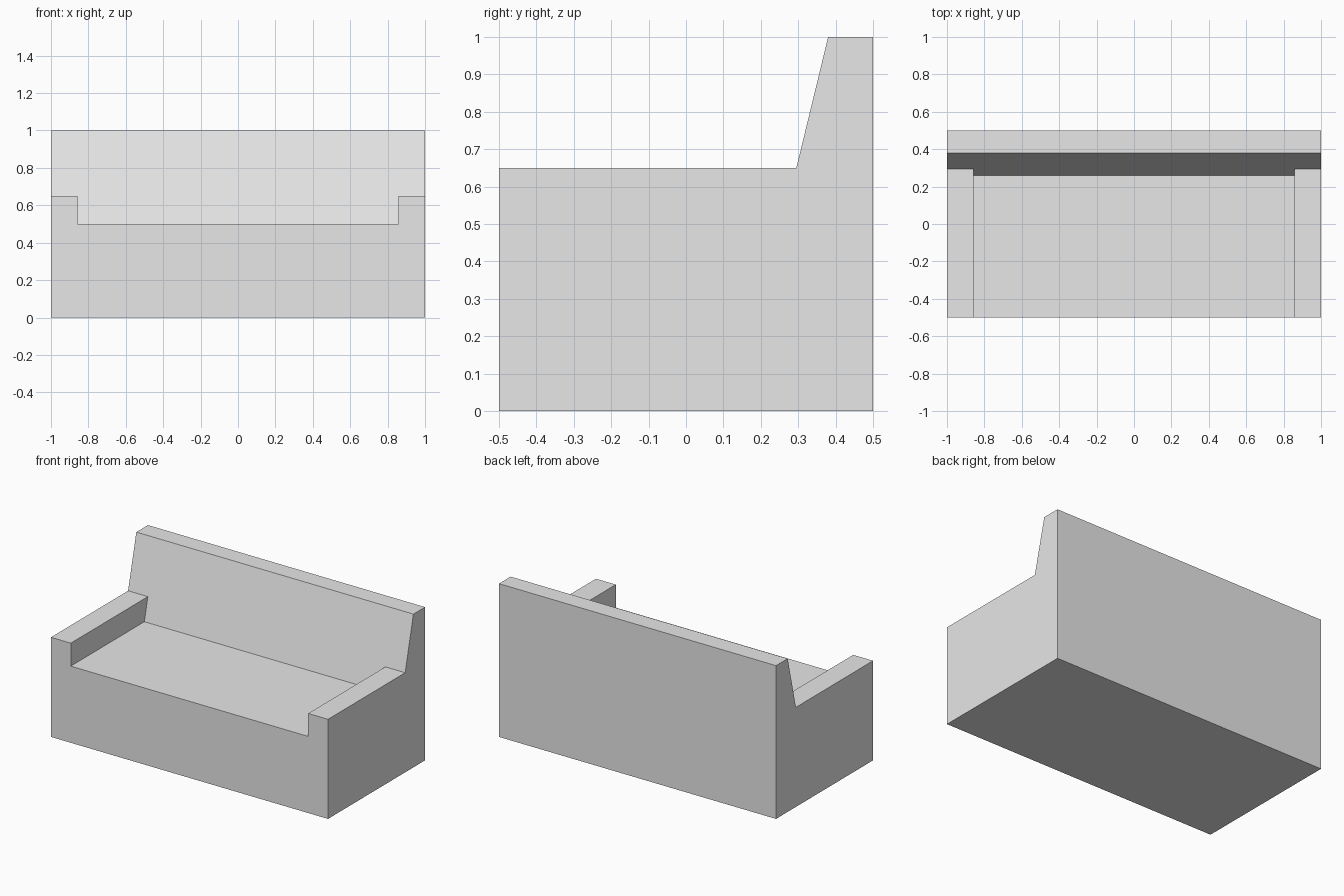
import bpy
import bmesh
import math

cube = bpy.data.objects.get("Cube")
if cube:
    bpy.data.objects.remove(cube)

# Single light grey material
grey = bpy.data.materials.new("light_grey")
grey.use_nodes = True
colour = (0.8, 0.8, 0.8, 1)
grey.diffuse_color = colour
grey.node_tree.nodes["Principled BSDF"].inputs["Base Color"].default_value = colour

# Named corners of the side profile (y, z)
PROFILE = {
    "front_base": (-0.5, 0), "back_base": (0.5, 0),
    "back_top": (0.5, 1), "rest_top": (0.38, 1),
    "rest_arm": (0.295, 0.65), "rest_seat": (0.2586, 0.5),
    "seat_front": (-0.5, 0.5), "arm_front": (-0.5, 0.65),
}
SHELL = ["front_base", "back_base", "back_top", "rest_top", "rest_arm"]
ARM_RING = SHELL + ["arm_front", "seat_front"]
SEAT_RING = SHELL + ["rest_seat", "seat_front"]
ARM_INNER = ["rest_arm", "rest_seat", "seat_front", "arm_front"]
HALF, INNER = 1.0, 0.857

bm = bmesh.new()


def panel(corners):
    """Add one face from (x, corner name) pairs."""
    bm.faces.new([bm.verts.new((x, *PROFILE[name])) for x, name in corners])


def skin(ring, x0, x1):
    """Run a closed profile ring across the width from x0 to x1."""
    for a, b in zip(ring, ring[1:] + ring[:1]):
        panel([(x0, a), (x0, b), (x1, b), (x1, a)])


# Seat and backrest between the arms
skin(SEAT_RING, -INNER, INNER)

# Arms with their outer ends and inner cheeks
for side in (-1, 1):
    skin(ARM_RING, side * INNER, side * HALF)
    panel([(side * HALF, name) for name in ARM_RING])
    panel([(side * INNER, name) for name in ARM_INNER])

# Weld the shell and merge its coplanar panels
bmesh.ops.remove_doubles(bm, verts=bm.verts, dist=0.0001)
bmesh.ops.recalc_face_normals(bm, faces=bm.faces)
bmesh.ops.dissolve_limit(bm, angle_limit=math.radians(1), verts=bm.verts, edges=bm.edges)

mesh = bpy.data.meshes.new("sofa_body")
bm.to_mesh(mesh)
bm.free()
mesh.materials.append(grey)
sofa = bpy.data.objects.new("sofa_body", mesh)
bpy.context.collection.objects.link(sofa)
